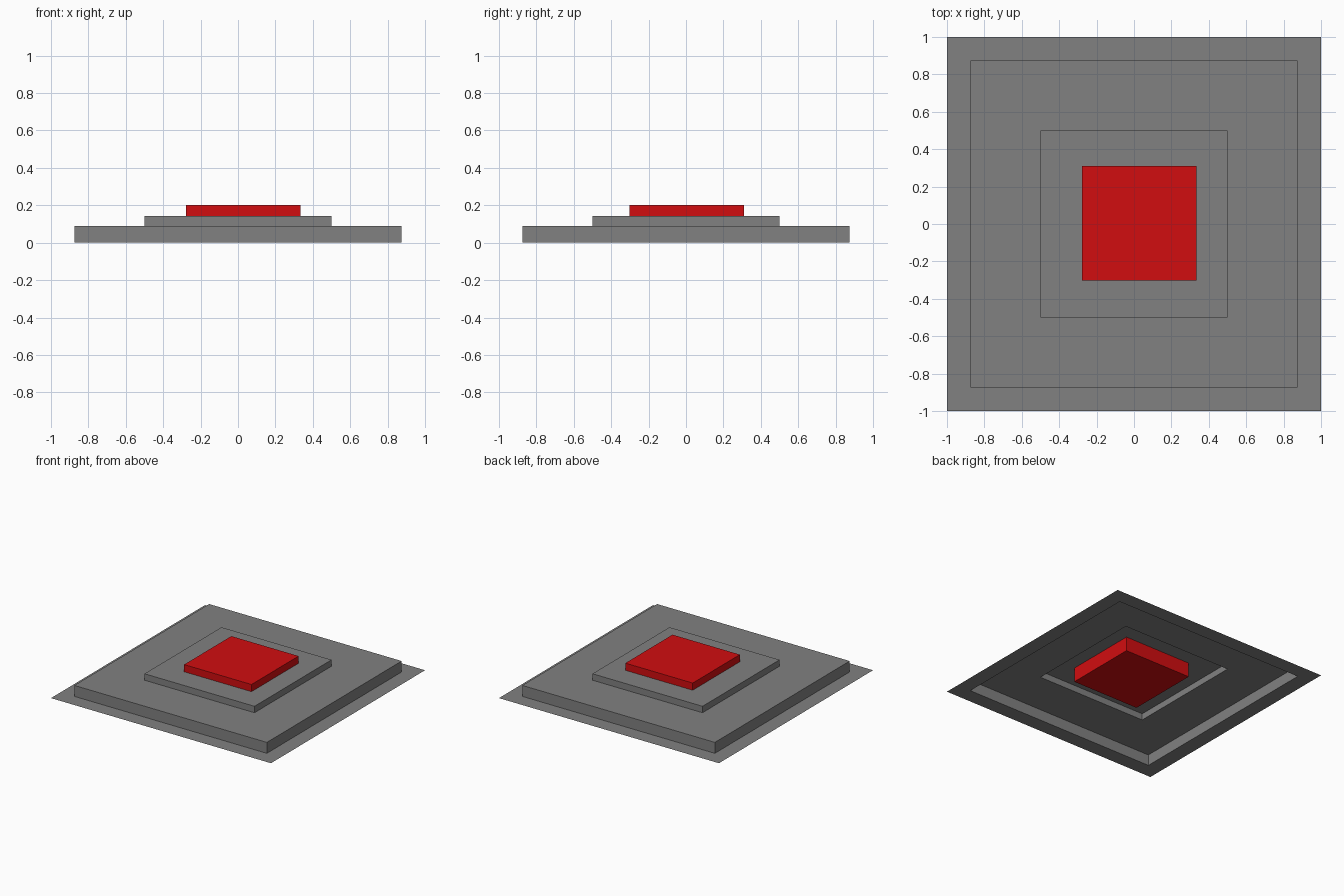
import bpy, bmesh
from mathutils import Matrix

if "Cube" in bpy.data.objects:
    bpy.data.objects.remove(bpy.data.objects["Cube"])


def add_object(name, bm, color):
    mesh = bpy.data.meshes.new(name)
    bm.to_mesh(mesh)
    bm.free()
    obj = bpy.data.objects.new(name, mesh)
    bpy.context.collection.objects.link(obj)
    mat = bpy.data.materials.new(name + "_colour")
    mat.diffuse_color = (*color, 1)
    mat.use_nodes = True
    mat.node_tree.nodes["Principled BSDF"].inputs["Base Color"].default_value = mat.diffuse_color
    mesh.materials.append(mat)
    return obj


# Stepped sheet: one square, inset and raised twice, open underneath
bm = bmesh.new()
bmesh.ops.create_grid(bm, x_segments=1, y_segments=1, size=1.0)
bm.faces.ensure_lookup_table()
top = bm.faces[0]
half = 1.0
for step_half, rise in ((0.875, 0.09), (0.5, 0.053)):
    bmesh.ops.inset_individual(bm, faces=[top], thickness=half - step_half,
                               use_even_offset=True)
    # Vertical riser up to the next level
    top = bmesh.ops.extrude_discrete_faces(bm, faces=[top])["faces"][0]
    bmesh.ops.translate(bm, verts=top.verts, vec=(0, 0, rise))
    half = step_half
add_object("stepped_base", bm, (0.22, 0.22, 0.22))

# Red button: closed block passing through the upper step
bm = bmesh.new()
z_low, z_high = 0.025, 0.202
bmesh.ops.create_cube(bm, size=1.0, matrix=Matrix.Translation(
    (0.028, 0.004, (z_low + z_high) / 2)) @ Matrix.Diagonal((0.612, 0.612, z_high - z_low, 1)))
add_object("red_button", bm, (0.64, 0.004, 0.005))
